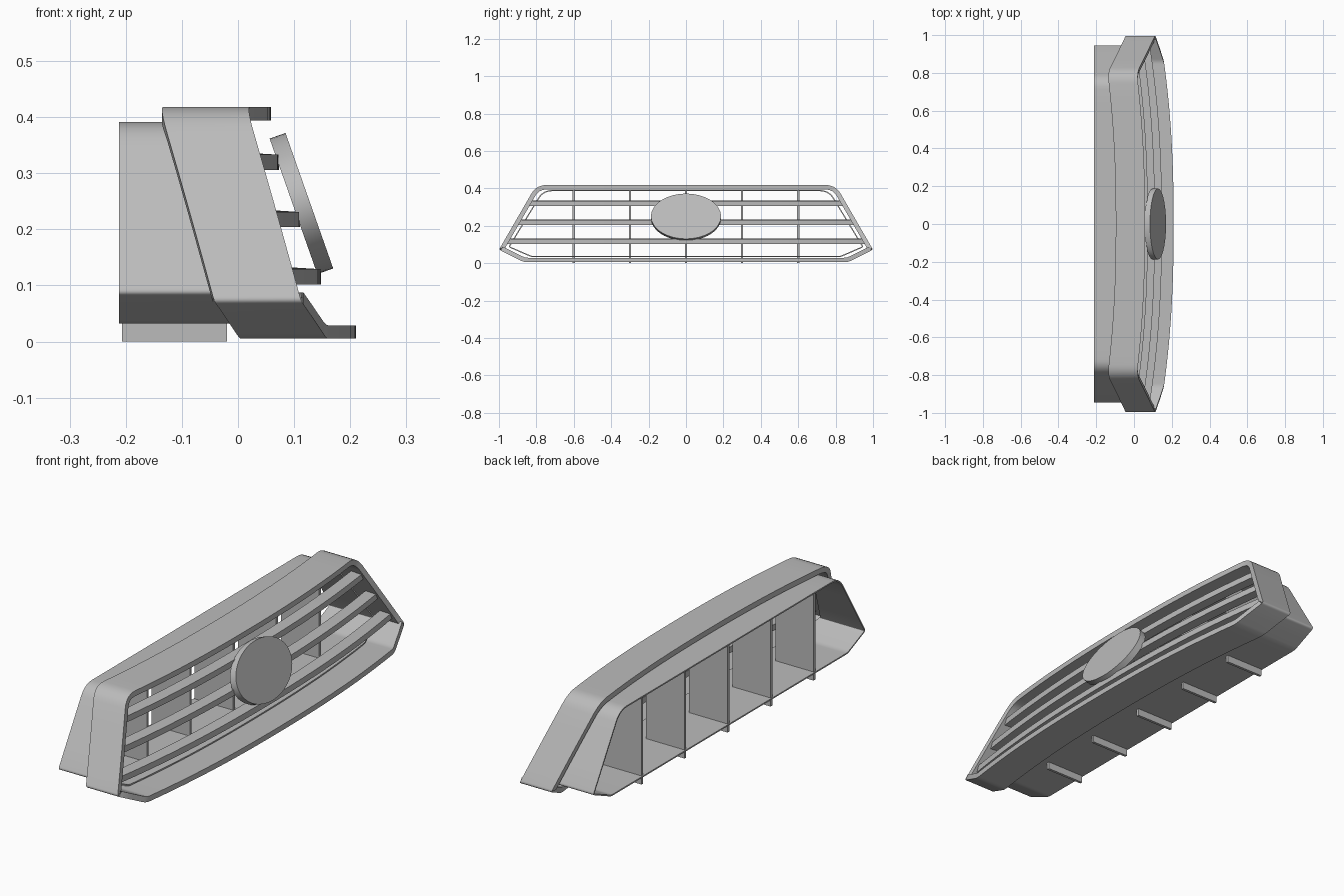
import bpy, bmesh, math
from mathutils import Vector, Matrix

old = bpy.data.objects.get("Cube")
if old:
    bpy.data.objects.remove(old)

grey = bpy.data.materials.new("grey plastic")
grey.use_nodes = True
grey.diffuse_color = (0.5, 0.5, 0.5, 1)
grey.node_tree.nodes["Principled BSDF"].inputs["Base Color"].default_value = (0.5, 0.5, 0.5, 1)


def face_x(y, z):
    """Raked and bowed front surface of the grille."""
    return 0.212 - 0.367 * z - 0.073 * abs(y) ** 2.3


def finish(name, bm):
    bmesh.ops.recalc_face_normals(bm, faces=bm.faces)
    mesh = bpy.data.meshes.new(name)
    bm.to_mesh(mesh)
    bm.free()
    mesh.materials.append(grey)
    ob = bpy.data.objects.new(name, mesh)
    bpy.context.collection.objects.link(ob)
    bpy.context.view_layer.objects.active = ob
    ob.select_set(True)
    bpy.ops.object.shade_smooth_by_angle(angle=math.radians(30))
    ob.select_set(False)
    return ob


def outline(half):
    """Mirror (y, z, rounding) corners, round them and divide the long runs."""
    corners = half + [(-y, z, r) for y, z, r in reversed(half)]
    pts = []
    for i, (y, z, r) in enumerate(corners):
        c = Vector((y, z))
        a = Vector(corners[i - 1][:2]) - c
        b = Vector(corners[(i + 1) % len(corners)][:2]) - c
        p, q = c + a.normalized() * r, c + b.normalized() * r
        for k in range(7):
            t = k / 6
            pts.append(p * (1 - t) ** 2 + c * 2 * t * (1 - t) + q * t * t)
    out = []
    for i, p in enumerate(pts):
        q = pts[(i + 1) % len(pts)]
        n = max(1, round((q - p).length / 0.07))
        out += [p.lerp(q, k / n) for k in range(n)]
    return out


def inset(pts, d):
    """Mitred inward offset of a clockwise or anticlockwise loop."""
    n = len(pts)
    area = sum(pts[i - 1].cross(pts[i]) for i in range(n))
    s = 1 if area > 0 else -1
    out = []
    for i, p in enumerate(pts):
        a = (p - pts[i - 1]).normalized()
        b = (pts[(i + 1) % n] - p).normalized()
        na, nb = Vector((-a.y, a.x)) * s, Vector((-b.y, b.x)) * s
        m = (na + nb).normalized()
        out.append(p + m * d / m.dot(na))
    return out


def loft(bm, sections, closed):
    """Join equal cross-sections with quads."""
    rows = [[bm.verts.new(v) for v in s] for s in sections]
    n = len(rows[0])
    for i in range(0 if closed else 1, len(rows)):
        for k in range(n):
            j = (k + 1) % n
            bm.faces.new((rows[i - 1][k], rows[i - 1][j], rows[i][j], rows[i][k]))
    if not closed:
        bm.faces.new(rows[0])
        bm.faces.new(rows[-1])


def band(name, half, wall, front, back):
    bm = bmesh.new()
    outer = outline(half)
    sections = []
    for o, i in zip(outer, inset(outer, wall)):
        f, b = front(*o), back(*o)
        sections.append([(f, o.x, o.y), (b, o.x, o.y), (b, i.x, i.y), (f, i.x, i.y)])
    loft(bm, sections, True)
    return finish(name, bm)


# Surround and the duct behind it
band("outer_surround", [(0.865, 0.005, 0.02), (1.0, 0.072, 0.012), (0.80, 0.418, 0.055)],
     0.024, face_x, lambda y, z: face_x(y, z) - 0.155)
band("rear_duct", [(0.825, 0.032, 0.015), (0.95, 0.086, 0.012), (0.765, 0.391, 0.05)],
     0.006, lambda y, z: face_x(y, z) - 0.11, lambda y, z: -0.212)

# Bowed horizontal slats
for label, z in (("lower", 0.117), ("middle", 0.219), ("upper", 0.321)):
    bm = bmesh.new()
    end = 1.025 - 0.58 * z
    sections = []
    for k in range(41):
        y = end * (k / 20 - 1)
        x = face_x(y, z) - 0.021
        sections.append([(x, y, z + 0.012), (x, y, z - 0.015),
                         (x - 0.05, y, z - 0.012), (x - 0.05, y, z + 0.015)])
    loft(bm, sections, False)
    finish(label + "_slat", bm)

# Upright fins with tabs showing beneath the duct
for n in range(-2, 3):
    bm = bmesh.new()
    bmesh.ops.create_cube(bm, size=1, matrix=Matrix.Translation((-0.1135, 0.3 * n, 0.1955))
                          @ Matrix.Diagonal((0.187, 0.012, 0.391, 1)))
    finish(f"upright_fin_{n + 3}", bm)

# Plain oval badge, leaning back with the grille
bm = bmesh.new()
bmesh.ops.create_cone(bm, cap_ends=True, segments=64, radius1=1, radius2=1, depth=1,
                      matrix=Matrix.Translation((0.113, 0, 0.246))
                      @ Matrix.Rotation(math.radians(70.6), 4, "Y")
                      @ Matrix.Diagonal((0.128, 0.187, 0.03, 1)))
finish("oval_badge", bm)
